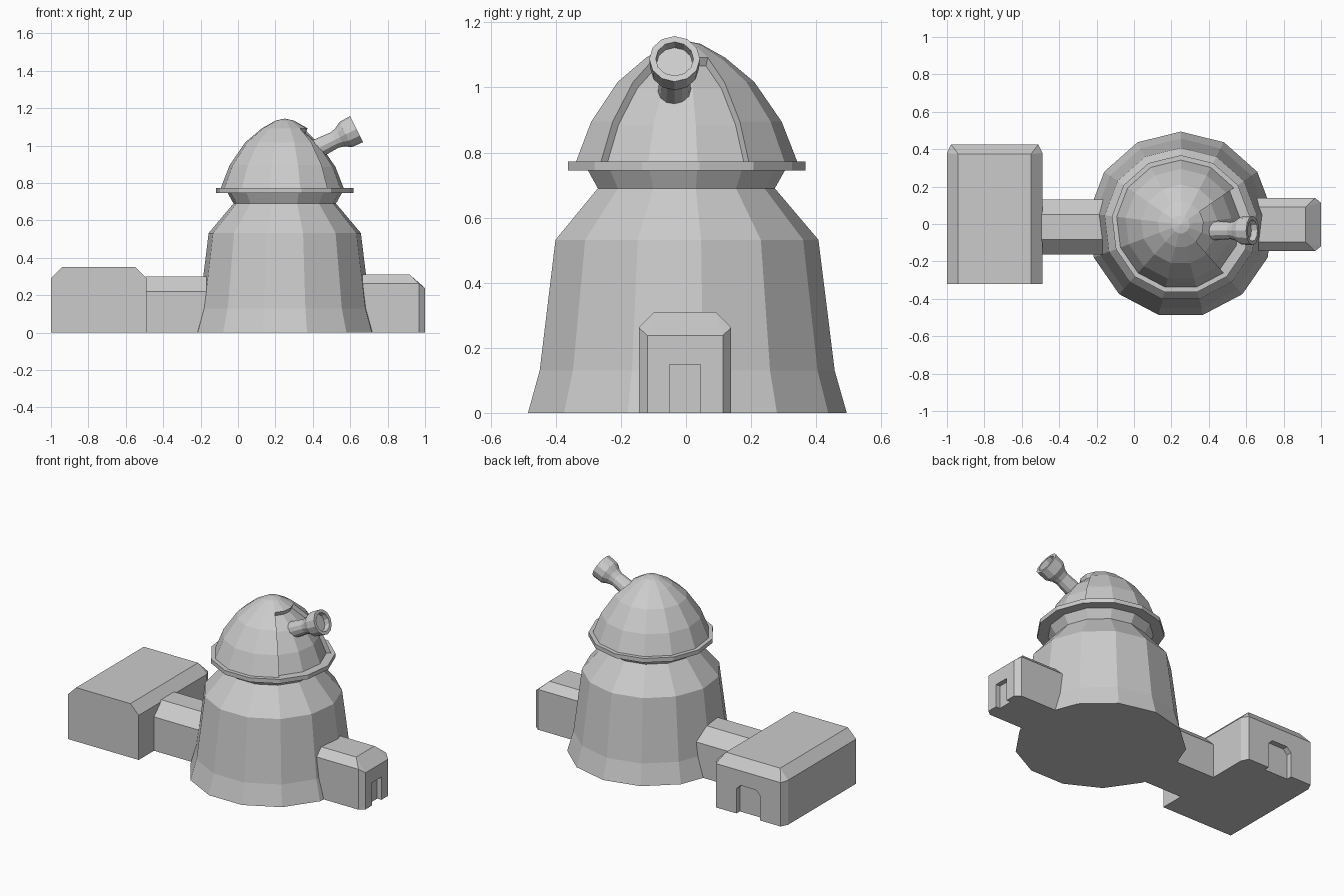
import bpy, bmesh
from math import pi, cos, sin, radians
from mathutils import Matrix, Vector

if "Cube" in bpy.data.objects:
    bpy.data.objects.remove(bpy.data.objects["Cube"])

CX, CY, SIDES = 0.25, -0.003, 13


def finish(bm, name, matrix=None):
    bmesh.ops.recalc_face_normals(bm, faces=bm.faces[:])
    if matrix:
        bm.transform(matrix)
    me = bpy.data.meshes.new(name)
    bm.to_mesh(me)
    bm.free()
    ob = bpy.data.objects.new(name, me)
    bpy.context.collection.objects.link(ob)
    return ob


def lathe(profile, n, start=pi / 2, skip=()):
    """Revolve (radius, height) points; skip holds (ring, side) faces to leave out."""
    bm = bmesh.new()
    rings = []
    for r, z in profile:
        if r == 0:
            rings.append([bm.verts.new((0, 0, z))] * n)
        else:
            rings.append([bm.verts.new((r * cos(start + 2 * pi * j / n),
                                        r * sin(start + 2 * pi * j / n), z)) for j in range(n)])
    for i in range(len(rings) - 1):
        for j in range(n):
            if (i, j) in skip:
                continue
            k = (j + 1) % n
            quad = [rings[i][j], rings[i][k], rings[i + 1][k], rings[i + 1][j]]
            bm.faces.new(list(dict.fromkeys(quad)))
    return bm, rings


def hull(name, points, matrix):
    bm = bmesh.new()
    for p in points:
        bm.verts.new(p)
    bmesh.ops.convex_hull(bm, input=bm.verts[:])
    bmesh.ops.dissolve_limit(bm, angle_limit=0.02, verts=bm.verts[:], edges=bm.edges[:])
    return finish(bm, name, matrix)


def block(name, matrix, w, h, c, start, side_end, top_end=None, tip=None):
    """Chamfered-roof block running along local y; tip = (half width, y, height) of its end face."""
    top_end = side_end if top_end is None else top_end
    pts = []
    for s in (-1, 1):
        pts += [(s * w, start, 0), (s * w, start, h - c), (s * (w - c), start, h),
                (s * w, side_end, 0), (s * w, side_end, h - c), (s * (w - c), top_end, h)]
        if tip:
            pts += [(s * tip[0], tip[1], 0), (s * tip[0], tip[1], tip[2])]
    return hull(name, pts, matrix)


def cut_door(ob, matrix, w, h, c, y, depth):
    pts = [(s * a, yy, z) for s in (-1, 1) for yy in (y - depth, y + 0.1)
           for a, z in ((w, -0.05), (w, h - c), (w - c, h))]
    cutter = hull(ob.name + "_door_cutter", pts, matrix)
    cutter.hide_render = True
    cutter.hide_set(True)
    cutter.display_type = 'WIRE'
    mod = ob.modifiers.new("door", 'BOOLEAN')
    mod.operation = 'DIFFERENCE'
    mod.solver = 'EXACT'
    mod.object = cutter


centre = Matrix.Translation((CX, CY, 0))

# Tower with neck and flat ring
tower, _ = lathe([(0, 0), (0.497, 0), (0.46, 0.13), (0.41, 0.532), (0.276, 0.69),
                  (0.307, 0.745), (0.371, 0.745), (0.371, 0.772), (0, 0.772)], SIDES)
finish(tower, "tower", centre)

# Dome with a recessed viewing slot three sides wide
slot = range(8, 11)
dome, rings = lathe([(0.345, 0.772), (0.297, 0.895), (0.213, 1.017), (0.123, 1.092),
                     (0.048, 1.134), (0, 1.144)], SIDES,
                    skip={(i, j) for i in range(3) for j in slot})
pivot = Vector((0, 0, 0.772))
inner = {(i, j): dome.verts.new(pivot + (rings[i][j].co - pivot) * 0.92)
         for i in range(4) for j in range(8, 12)}
for i in range(3):
    for j in slot:
        dome.faces.new([inner[i, j], inner[i, j + 1], inner[i + 1, j + 1], inner[i + 1, j]])
    for j in (8, 11):
        dome.faces.new([rings[i][j], rings[i + 1][j], inner[i + 1, j], inner[i, j]])
for j in slot:
    dome.faces.new([rings[3][j], rings[3][j + 1], inner[3, j + 1], inner[3, j]])
finish(dome, "dome", centre)

# Telescope: local z points along the barrel, origin at the front rim
scope, _ = lathe([(0, -0.32), (0.054, -0.32), (0.052, -0.24), (0.046, -0.13), (0.054, -0.10),
                  (0.075, -0.065), (0.078, 0), (0.058, 0), (0.056, -0.035), (0, -0.035)], 12)
finish(scope, "telescope", Matrix.Translation((0.634, -0.035, 1.088))
       @ Matrix.Rotation(radians(63.5), 4, 'Y'))

# Side hall, with a door at the back
at_hall = Matrix.Translation((-0.745, 0, 0))
hall = block("side_hall", at_hall, 0.255, 0.35, 0.06, -0.32, 0.38, 0.375, (0.233, 0.425, 0.285))
cut_door(hall, at_hall, 0.085, 0.19, 0.03, 0.425, 0.035)

# Corridor linking hall and tower
along_x = Matrix.Rotation(-pi / 2, 4, 'Z')
block("corridor", Matrix.Translation((0, -0.016, 0)) @ along_x, 0.147, 0.30, 0.08, -0.495, 0.0)

# Entrance porch, with a door facing right
at_porch = Matrix.Translation((0, -0.003, 0)) @ along_x
porch = block("entrance_porch", at_porch, 0.142, 0.31, 0.048, 0.45, 0.968, 0.918,
              (0.116, 1.0, 0.238))
cut_door(porch, at_porch, 0.048, 0.148, 0.0, 1.0, 0.03)
